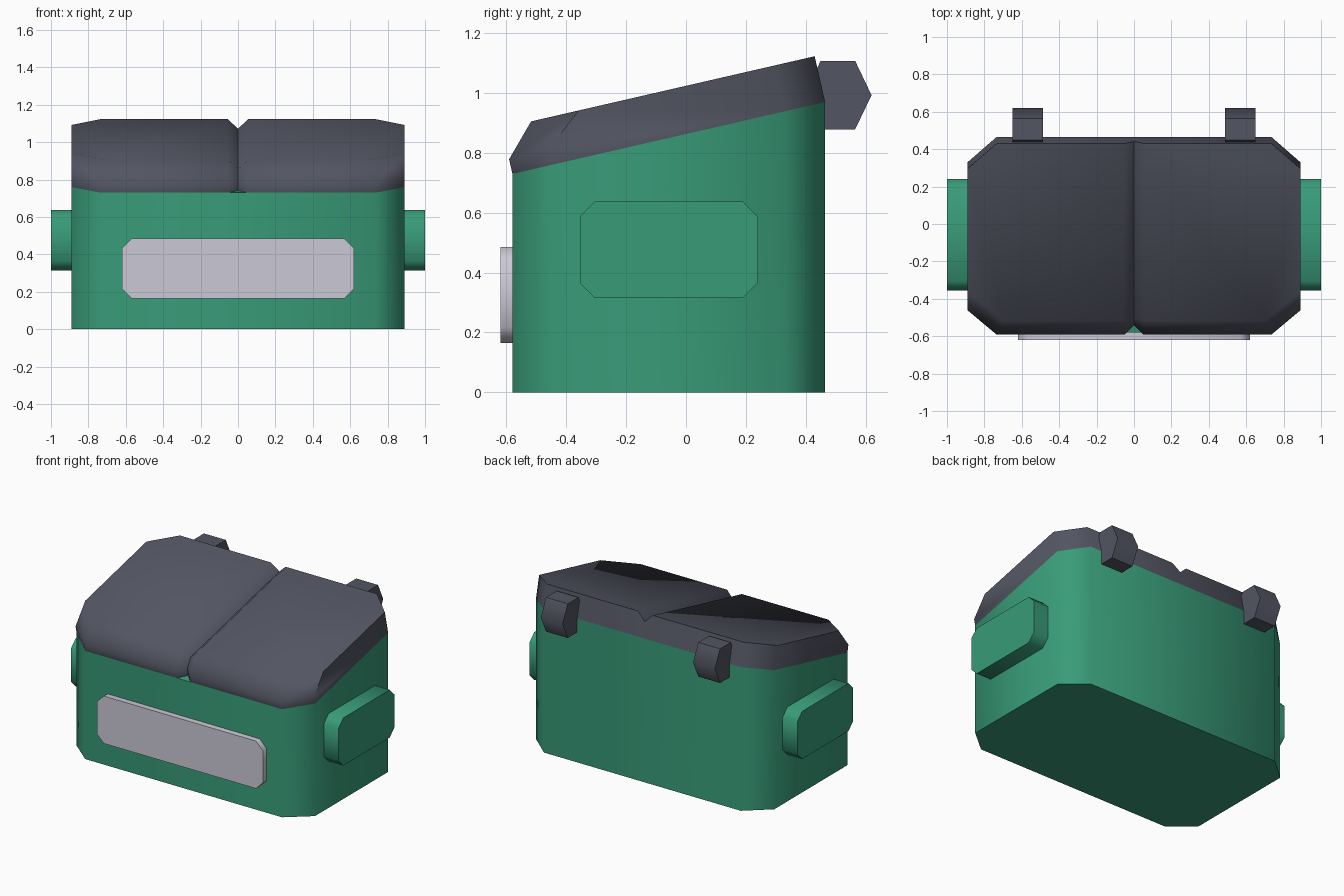
import bpy, bmesh, math
from mathutils import Vector

if "Cube" in bpy.data.objects:
    bpy.data.objects.remove(bpy.data.objects["Cube"])


def material(name, rgb):
    m = bpy.data.materials.new(name)
    m.diffuse_color = (*rgb, 1)
    m.use_nodes = True
    m.node_tree.nodes["Principled BSDF"].inputs["Base Color"].default_value = m.diffuse_color
    return m


GREEN = material("green", (0.04, 0.33, 0.19))
SLATE = material("slate_grey", (0.085, 0.09, 0.122))
SILVER = material("light_grey", (0.60, 0.59, 0.67))


def make(name, verts, faces, mat, mirror=False):
    bm = bmesh.new()
    vs = [bm.verts.new(v) for v in verts]
    for f in faces:
        bm.faces.new([vs[i] for i in f])
    bmesh.ops.recalc_face_normals(bm, faces=bm.faces)
    me = bpy.data.meshes.new(name)
    bm.to_mesh(me)
    bm.free()
    me.materials.append(mat)
    ob = bpy.data.objects.new(name, me)
    bpy.context.collection.objects.link(ob)
    bpy.ops.object.select_all(action='DESELECT')
    ob.select_set(True)
    bpy.context.view_layer.objects.active = ob
    if mirror:
        ob.modifiers.new("mirror", 'MIRROR')
        bpy.ops.object.modifier_apply(modifier="mirror")
    bpy.ops.object.shade_smooth_by_angle(angle=math.radians(60))
    return ob


def prism(name, lower, upper, mat, mirror=False):
    n = len(lower)
    faces = [range(n), range(n, 2 * n)]
    faces += [(i, (i + 1) % n, n + (i + 1) % n, n + i) for i in range(n)]
    return make(name, list(lower) + list(upper), faces, mat, mirror)


def chamfered(u0, u1, v0, v1, c):
    return [(u0 + c, v0), (u1 - c, v0), (u1, v0 + c), (u1, v1 - c),
            (u1 - c, v1), (u0 + c, v1), (u0, v1 - c), (u0, v0 + c)]


# Slanted rim: height h is measured square to it, s runs backwards along it
SLOPE = math.atan2(0.24, 1.045)


def rim(x, y, h=0, s=0):
    c, d = math.cos(SLOPE), math.sin(SLOPE)
    return Vector((x, y - h * d + s * c,
                   0.73 + (y + 0.58) * math.tan(SLOPE) + h * c + s * d))


# Eight-sided bin body with sloping rim
half = [(0.735, -0.58), (0.89, -0.45), (0.89, 0.33), (0.735, 0.465)]
plan = half + [(-x, y) for x, y in reversed(half)]
prism("body", [(x, y, 0) for x, y in plan], [rim(x, y) for x, y in plan], GREEN)

# Lid: one half with a bevelled front and a centre groove, mirrored
LIP, TOP, GROOVE = 0.05, 0.157, 0.105
base = [(0, -0.53), (0.05, -0.58)] + half + [(0, 0.465)]
verts = [rim(x, y) for x, y in base]                       # 0-6 rim
verts += [rim(x, y, LIP) for x, y in base[:4]]             # 7-10 front lip
verts += [rim(0.055, -0.58, TOP, 0.10), rim(0.70, -0.58, TOP, 0.10),
          rim(0.89, -0.45, TOP, 0.13), rim(0.89, 0.33, TOP),
          rim(0.735, 0.465, TOP), rim(0.055, 0.465, TOP)]  # 11-16 top
verts += [rim(0, -0.53, GROOVE, 0.05), rim(0, 0.465, GROOVE)]  # 17-18 groove
make("lid", verts, [
    range(7),                                              # underside
    (0, 1, 8, 7), (1, 2, 9, 8), (2, 3, 10, 9),             # lip
    (7, 8, 11, 17), (8, 9, 12, 11), (9, 10, 13, 12),       # front bevel
    (3, 4, 14, 13, 10), (4, 5, 15, 14), (5, 6, 18, 16, 15),  # side and back
    (17, 11, 16, 18), range(11, 17),                       # groove and top
], SLATE, mirror=True)

# Side grips
grip = chamfered(-0.355, 0.24, 0.315, 0.637, 0.05)
prism("side_grips", [(0.86, y, z) for y, z in grip],
      [(1.0, y, z) for y, z in grip], GREEN, mirror=True)

# Front plate
plate = chamfered(-0.62, 0.62, 0.165, 0.485, 0.052)
prism("front_plate", [(x, -0.56, z) for x, z in plate],
      [(x, -0.62, z) for x, z in plate], SILVER)

# Six-sided hinges at the back
hinge = [(0.45, 1.108), (0.565, 1.108), (0.62, 0.993),
         (0.565, 0.878), (0.45, 0.878), (0.395, 0.993)]
prism("hinges", [(0.487, y, z) for y, z in hinge],
      [(0.65, y, z) for y, z in hinge], SLATE, mirror=True)
